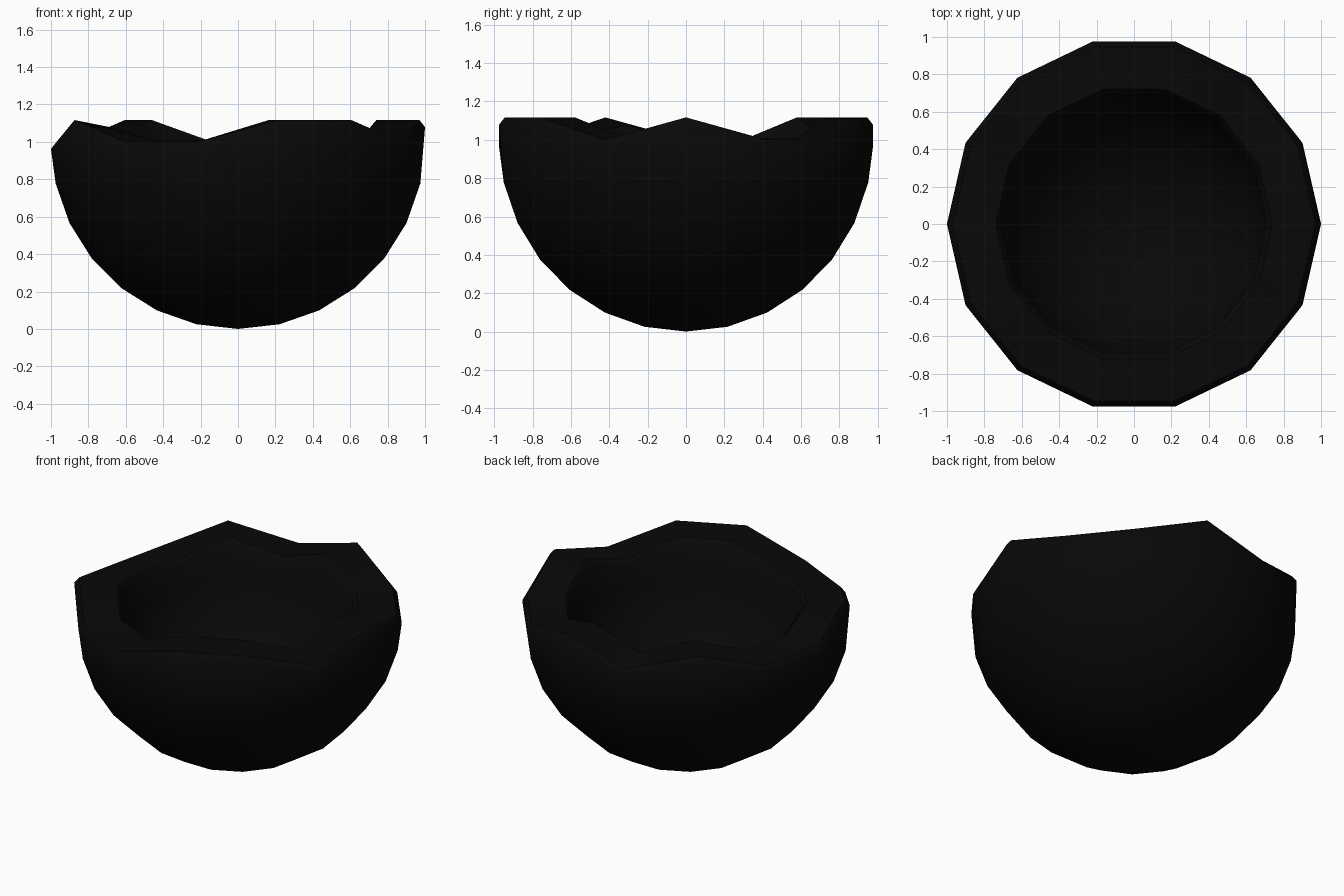
import bpy, bmesh
from math import sin, cos, pi

cube = bpy.data.objects.get("Cube")
if cube:
    bpy.data.objects.remove(cube, do_unlink=True)

SIDES = 14
INNER = 0.72
HIGH = {0, 3, 5, 8, 11, 12}   # raised corners of the chipped rim

mat = bpy.data.materials.new("near_black")
mat.use_nodes = True
colour = (0.0025, 0.0025, 0.0025, 1)
mat.diffuse_color = colour
mat.node_tree.nodes["Principled BSDF"].inputs["Base Color"].default_value = colour

bm = bmesh.new()


def ring(radius, height):
    """One ring of corners; height is a function of the corner index."""
    return [bm.verts.new((radius * cos(2 * pi * k / SIDES),
                          radius * sin(2 * pi * k / SIDES), height(k)))
            for k in range(SIDES)]


def sphere_rings(radius):
    """Rings of a half sphere centred at z = 1, from the bottom up."""
    return [ring(radius * sin(pi * i / SIDES),
                 lambda k, i=i: 1 - radius * cos(pi * i / SIDES))
            for i in range(1, SIDES // 2)]


def rim_top(k):
    return 1.117 if k in HIGH else 1.0


def rim_inner(k):
    # one raised corner slopes inward
    return 1.075 if k == 8 else max(rim_top(k), 1.01)


# Outer shell, bevelled rim and inner shell as one continuous loft
rings = sphere_rings(1.0)
rings.append(ring(1.0, lambda k: rim_top(k) - 0.038))
rings.append(ring(0.97, rim_top))
rings.append(ring(0.74, rim_inner))
rings.append(ring(INNER - 0.01, lambda k: rim_inner(k) - 0.035))
rings += reversed(sphere_rings(INNER))

for a, b in zip(rings, rings[1:]):
    for k in range(SIDES):
        n = (k + 1) % SIDES
        bm.faces.new((a[k], a[n], b[n], b[k]))

# Poles of the outer and inner shells
for loop, z in ((rings[0], 0), (rings[-1], 1 - INNER)):
    pole = bm.verts.new((0, 0, z))
    for k in range(SIDES):
        bm.faces.new((loop[k], loop[(k + 1) % SIDES], pole))

bmesh.ops.recalc_face_normals(bm, faces=bm.faces)
mesh = bpy.data.meshes.new("bowl")
bm.to_mesh(mesh)
bm.free()
mesh.materials.append(mat)
bowl = bpy.data.objects.new("bowl", mesh)
bpy.context.collection.objects.link(bowl)

bpy.ops.object.select_all(action='DESELECT')
bowl.select_set(True)
bpy.context.view_layer.objects.active = bowl
bpy.ops.object.shade_smooth_by_angle(angle=pi / 4)
